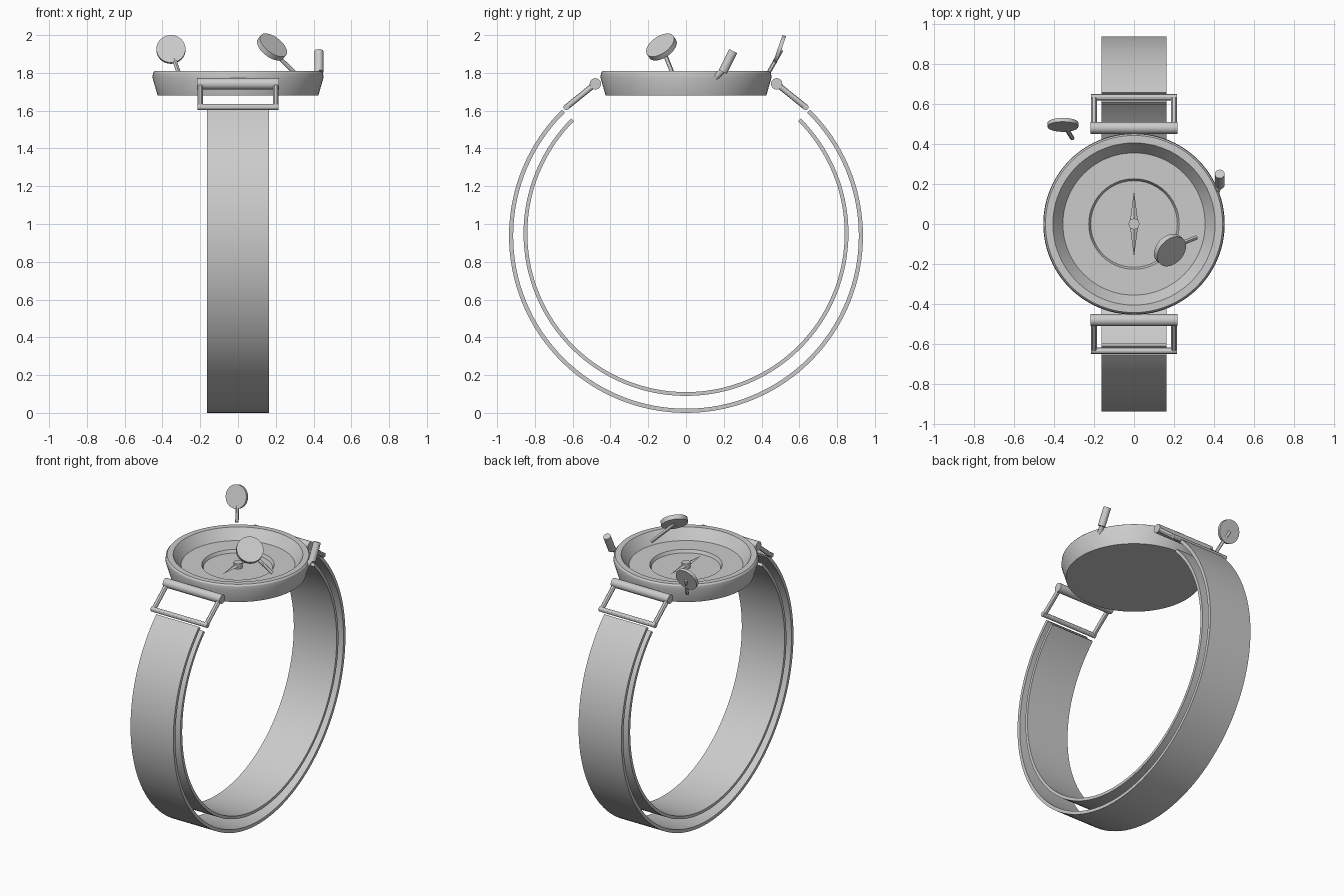
import bpy, bmesh, math
from mathutils import Vector, Matrix

cube = bpy.data.objects.get("Cube")
if cube:
    bpy.data.objects.remove(cube, do_unlink=True)

GREY = (0.6, 0.6, 0.6, 1)
metal = bpy.data.materials.new("plain grey")
metal.use_nodes = True
metal.diffuse_color = GREY
metal.node_tree.nodes["Principled BSDF"].inputs["Base Color"].default_value = GREY


def finish(name, bm, smooth=True):
    bmesh.ops.recalc_face_normals(bm, faces=bm.faces)
    mesh = bpy.data.meshes.new(name)
    bm.to_mesh(mesh)
    bm.free()
    mesh.materials.append(metal)
    ob = bpy.data.objects.new(name, mesh)
    bpy.context.collection.objects.link(ob)
    if smooth:
        bpy.ops.object.select_all(action="DESELECT")
        bpy.context.view_layer.objects.active = ob
        ob.select_set(True)
        bpy.ops.object.shade_smooth_by_angle(angle=math.radians(30))
    return ob


def add_rod(bm, a, b, radius, sides=20, roll=0):
    a, b = Vector(a), Vector(b)
    turn = (b - a).to_track_quat("Z", "Y").to_matrix().to_4x4()
    place = Matrix.Translation((a + b) / 2) @ turn @ Matrix.Rotation(roll, 4, "Z")
    bmesh.ops.create_cone(bm, cap_ends=True, segments=sides, radius1=radius,
                          radius2=radius, depth=(b - a).length, matrix=place)


def rod(name, a, b, radius, sides=20):
    bm = bmesh.new()
    add_rod(bm, a, b, radius, sides)
    return finish(name, bm)


def lathe(name, profile, steps=96):
    bm = bmesh.new()
    verts = [bm.verts.new((r, 0, z)) for r, z in profile]
    edges = [bm.edges.new(pair) for pair in zip(verts, verts[1:])]
    bmesh.ops.spin(bm, geom=verts + edges, cent=(0, 0, 0), axis=(0, 0, 1),
                   angle=math.tau, steps=steps, use_duplicate=False)
    bmesh.ops.remove_doubles(bm, verts=bm.verts, dist=1e-4)
    return finish(name, bm)


def strap(name, centre, outer, inner, start, half_width=0.163, steps=96):
    # Open band: a rectangular section swept round the x axis, gap at the top
    bm = bmesh.new()
    rings = []
    for i in range(steps + 1):
        t = start + (math.tau - 2 * start) * i / steps
        rings.append([bm.verts.new((x, r * math.sin(t), centre + r * math.cos(t)))
                      for x, r in ((-half_width, outer), (half_width, outer),
                                   (half_width, inner), (-half_width, inner))])
    for p, q in zip(rings, rings[1:]):
        for k in range(4):
            n = (k + 1) % 4
            bm.faces.new((p[k], p[n], q[n], q[k]))
    bm.faces.new(rings[0])
    bm.faces.new(rings[-1])
    return finish(name, bm)


# Dished case with a shallow round recess
lathe("case", [(0, 1.68), (0.425, 1.68), (0.453, 1.775), (0.45, 1.80), (0.442, 1.81),
               (0.405, 1.81), (0.355, 1.74), (0.226, 1.74), (0.216, 1.72), (0, 1.72)])

# Compass needle and its hub
bm = bmesh.new()
top = bm.verts.new((0, 0, 1.75))
base = [bm.verts.new((x, y, 1.738)) for x, y in
        ((0, -0.165), (0.022, 0), (0, 0.165), (-0.022, 0))]
bm.faces.new(base)
for k in range(4):
    bm.faces.new((base[k], base[(k + 1) % 4], top))
finish("needle", bm, smooth=False)
rod("needle_hub", (0, 0, 1.72), (0, 0, 1.757), 0.027)

# Two strap layers
strap("outer_strap", 0.937, 0.937, 0.915, math.radians(44.5))
strap("inner_strap", 0.95, 0.86, 0.84, math.radians(45))

# Hinge rods and rectangular strap loops, front and back
for name, s in (("front", -1), ("back", 1)):
    rod(name + "_hinge_rod", (-0.217, s * 0.48, 1.742), (0.217, s * 0.48, 1.742), 0.03)
    bm = bmesh.new()
    for x in (-0.2, 0.2):
        add_rod(bm, (x, s * 0.48, 1.742), (x, s * 0.635, 1.617), 0.015, 12)
    add_rod(bm, (-0.214, s * 0.633, 1.619), (0.214, s * 0.633, 1.619), 0.016, 12)
    finish(name + "_strap_loop", bm)


def disc_on_stem(name, centre, normal, radius, thickness, foot):
    centre, half = Vector(centre), Vector(normal).normalized() * thickness / 2
    rod(name + "_disc", centre - half, centre + half, radius, 40)
    rod(name + "_stem", centre - half, foot, 0.011, 12)


# Small discs on thin stems
disc_on_stem("rear", (-0.355, 0.495, 1.924), (0, -0.945, 0.33), 0.077, 0.02,
             (-0.308, 0.428, 1.785))
disc_on_stem("dial", (0.18, -0.13, 1.937), (0.53, -0.49, 0.69), 0.085, 0.03,
             (0.31, -0.068, 1.79))

# Side peg with a thin angled shank
rod("side_peg", (0.428, 0.195, 1.805), (0.428, 0.25, 1.915), 0.024)
rod("side_peg_shank", (0.428, 0.205, 1.822), (0.41, 0.155, 1.775), 0.016, 14)
